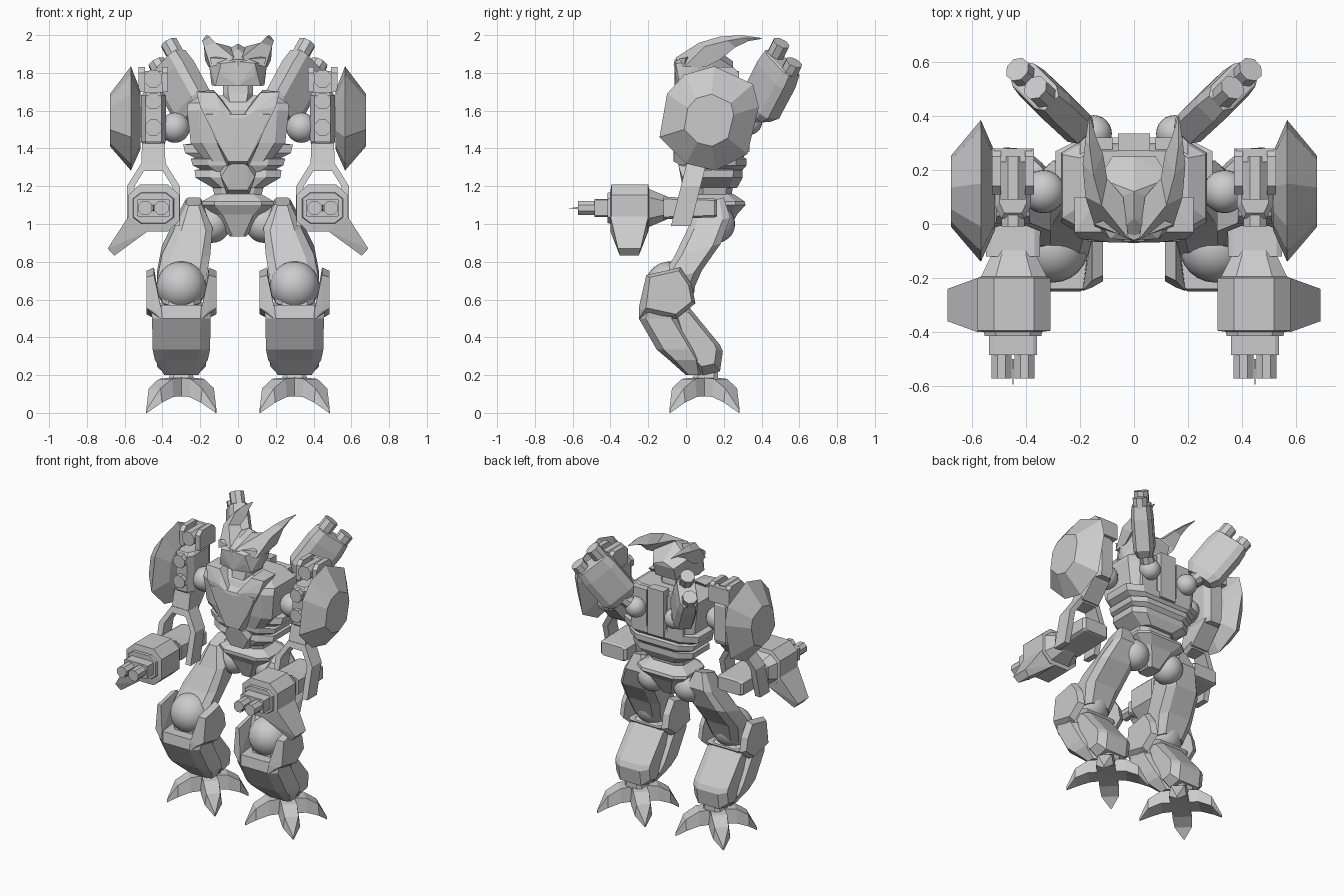
import bpy, bmesh, math
from mathutils import Vector, Matrix


def finish(bm, name, both=False, smooth=False):
    bmesh.ops.recalc_face_normals(bm, faces=bm.faces)
    for f in bm.faces:
        f.smooth = smooth
    me = bpy.data.meshes.new(name)
    bm.to_mesh(me)
    bm.free()
    ob = bpy.data.objects.new(name, me)
    bpy.context.collection.objects.link(ob)
    if both:
        m = ob.modifiers.new("mirror", 'MIRROR')
        m.use_mirror_merge = False
    return ob


def hull(name, pts, both=False, sym=False):
    if sym:
        pts = list(pts) + [(-x, y, z) for x, y, z in pts if x]
    bm = bmesh.new()
    for p in pts:
        bm.verts.new(p)
    bmesh.ops.convex_hull(bm, input=bm.verts)
    bmesh.ops.delete(bm, geom=[v for v in bm.verts if not v.link_faces], context='VERTS')
    bmesh.ops.dissolve_limit(bm, angle_limit=0.02, verts=bm.verts, edges=bm.edges)
    return finish(bm, name, both)


def loft(name, rings, both=False):
    bm = bmesh.new()
    rs = [[bm.verts.new(p) for p in r] for r in rings]
    n = len(rs[0])
    for a, b in zip(rs, rs[1:]):
        for i in range(n):
            j = (i + 1) % n
            bm.faces.new((a[i], a[j], b[j], b[i]))
    bm.faces.new(rs[0])
    bm.faces.new(rs[-1])
    return finish(bm, name, both)


def oct2(hw, hd, c=0.35):
    a, b = hw * (1 - c), hd * (1 - c)
    return [(-a, -hd), (a, -hd), (hw, -b), (hw, b), (a, hd), (-a, hd), (-hw, b), (-hw, -b)]


def stack(name, cx, levels, both=False, c=0.35):
    # levels: z, half width, front y, back y
    loft(name, [[(cx + x, y + (f + k) / 2, z) for x, y in oct2(w, (k - f) / 2, c)]
                for z, w, f, k in levels], both)


def along_y(name, cx, cz, levels, c=0.4):
    # levels: y, half width, half height
    loft(name, [[(cx + x, y, cz + z) for x, z in oct2(w, h, c)] for y, w, h in levels], True)


def box(name, x0, x1, y0, y1, z0, z1, both=False):
    hull(name, [(x, y, z) for x in (x0, x1) for y in (y0, y1) for z in (z0, z1)], both)


def ball(name, c, r):
    bm = bmesh.new()
    bmesh.ops.create_uvsphere(bm, u_segments=24, v_segments=14, radius=r,
                              matrix=Matrix.Translation(c))
    finish(bm, name, True, True)


def rod(name, a, b, r, n=8):
    a, b = Vector(a), Vector(b)
    q = (b - a).to_track_quat('Z', 'Y').to_matrix().to_4x4()
    bm = bmesh.new()
    bmesh.ops.create_cone(bm, cap_ends=True, segments=n, radius1=r, radius2=r,
                          depth=(b - a).length,
                          matrix=Matrix.Translation((a + b) / 2) @ q @ Matrix.Rotation(math.pi / n, 4, 'Z'))
    finish(bm, name, True)


# feet: four diagonal arched claws
FX, FY = 0.30, 0.098
for k in range(4):
    t = math.pi / 4 + k * math.pi / 2
    d, s = (math.cos(t), math.sin(t)), (-math.sin(t), math.cos(t))
    rings = [[(FX + d[0] * r + s[0] * w, FY + d[1] * r + s[1] * w, z)
              for w, z in ((-h, lo), (h, lo), (h * .8, hi), (-h * .8, hi))]
             for r, h, lo, hi in ((0, .055, .09, .19), (.12, .062, .085, .18),
                                  (.20, .055, .055, .13), (.26, .003, 0, .02))]
    loft("foot_claw", rings, True)
stack("ankle", FX, [(.17, .07, .03, .17), (.22, .055, .05, .17), (.29, .06, .05, .18)], True)

# legs
stack("shin_guard", FX, [(.20, .09, 0, .08), (.28, .14, -.09, .085), (.335, .152, -.155, .06),
                         (.50, .155, -.25, -.04), (.57, .165, -.24, .03)], True)
for sx in (-1, 1):
    prof = [(-.21, .73), (-.03, .77), (.03, .68), (.05, .58), (-.05, .50), (-.235, .54)]
    hull("knee_side_plate", [(FX + sx * .145, y, z) for y, z in prof]
         + [(FX + sx * .185, -.08 + (y + .08) * .85, .65 + (z - .65) * .85) for y, z in prof]
         + [(FX + sx * .11, -.248, z) for z in (.50, .565)], True)
ball("knee_ball", (FX, -.085, .67), .132)
calf = [(-.1, .62), (.0, .58), (.18, .36), (.195, .325), (.18, .22), (.09, .2), (0, .3)]
hull("calf", [(FX + s * w, .06 + (y - .06) * k, .38 + (z - .38) * k)
              for y, z in calf for s in (-1, 1) for w, k in ((.08, 1), (.13, .75))], True)
loft("thigh", [[(cx + x, cy + y, z + y * .3) for x, y in oct2(w, d)]
               for cx, cy, z, w, d in ((.30, -.07, .60, .10, .10), (.30, -.035, .72, .13, .12),
                                       (.275, .06, .86, .128, .125), (.235, .12, 1.0, .10, .115),
                                       (.235, .13, 1.12, .04, .07))], True)
ball("hip_ball", (.138, .16, 1.0), .1)

# pelvis and banded waist
stack("pelvis", 0, [(.935, .045, .09, .21), (1.05, .125, .05, .27), (1.10, .19, .02, .315),
                    (1.12, .19, .02, .31), (1.16, .12, .06, .25)])
stack("waist_core", 0, [(1.14, .12, .06, .24), (1.42, .2, .04, .28)])
stack("waist_band_low", 0, [(1.19, .13, .03, .27), (1.245, .225, .01, .30), (1.285, .23, .02, .30), (1.295, .18, .04, .28)])
stack("waist_band_mid", 0, [(1.275, .17, .02, .29), (1.31, .24, .0, .32), (1.345, .25, .0, .32), (1.355, .2, .03, .3)])
stack("waist_band_high", 0, [(1.335, .2, .02, .29), (1.375, .28, .02, .32), (1.42, .29, .03, .32), (1.43, .22, .05, .3)])
hull("belly_plate", [(.09, -.02, 1.25), (.05, -.015, 1.18), (.06, .06, 1.16), (.1, .06, 1.3),
                     (.05, -.04, 1.31), (0, -.04, 1.33)], sym=True)

# chest
stack("chest", 0, [(1.33, .17, .0, .28), (1.43, .25, -.02, .30), (1.60, .27, -.03, .30),
                   (1.64, .265, -.01, .29), (1.68, .2, .04, .27)], c=.22)
hull("breast_plate", [(.17, -.065, 1.58), (.17, .0, 1.62), (.05, -.065, 1.33), (.05, .02, 1.29),
                      (.12, -.06, 1.45), (0, -.07, 1.56)], sym=True)
hull("pectoral", [(.01, -.068, 1.55), (.09, -.068, 1.60), (.2, -.055, 1.62), (.22, -.03, 1.70),
                  (.12, -.03, 1.695), (.05, .03, 1.62), (.22, .1, 1.70), (.13, .1, 1.71), (.13, -.065, 1.48)], True)
stack("neck", 0, [(1.58, .05, -.02, .18), (1.69, .08, .01, .19), (1.76, .08, .02, .18)])
box("spine", -.06, .06, .27, .335, 1.38, 1.70)
box("back_panel", .08, .2, .24, .32, 1.42, 1.67, True)

# head with swept horns
hull("head", [(.12, -.03, 1.73), (.14, .06, 1.735), (.155, .06, 1.86), (.09, -.055, 1.85), (.09, -.05, 1.79),
              (0, -.06, 1.73), (0, -.06, 1.86), (0, .02, 1.925), (0, .12, 1.955), (0, .25, 1.86),
              (.08, .25, 1.83), (.08, .22, 1.74), (.13, .17, 1.88)], sym=True)
hull("brow", [(0, -.066, 1.84), (0, -.06, 1.87), (.14, -.01, 1.84), (.15, 0, 1.88), (0, .05, 1.9)], sym=True)
loft("horn", [[(.02, -.055, 1.88), (.145, -.01, 1.83), (.155, .10, 1.83), (.04, .1, 1.94)],
              [(.12, .07, 1.96), (.18, .1, 1.94), (.175, .18, 1.87), (.10, .17, 1.93)],
              [(.15, .18, 1.992), (.19, .22, 1.97), (.165, .26, 1.935), (.115, .26, 1.95)],
              [(.165, .29, 2.0), (.18, .31, 1.985), (.165, .33, 1.968), (.14, .32, 1.97)],
              [(.165, .40, 1.985), (.167, .40, 1.983), (.165, .40, 1.98), (.163, .40, 1.983)]], True)

# shoulders and upper arms
ball("shoulder_ball", (.335, .12, 1.51), .08)
AX = .448
stack("upper_arm", AX, [(1.41, .055, .04, .26), (1.44, .066, .02, .27), (1.68, .066, .02, .27), (1.70, .05, .04, .26)], True)
for z in (1.65, 1.51):
    rod("arm_stud", (AX, .05, z), (AX, -.01, z), .046)
for sx in (-1, 1):
    hull("top_bracket", [(AX + sx * x, y, z) for x in (.045, .078) for y, z in
                         ((.11, 1.70), (.28, 1.70), (.28, 1.80), (.25, 1.83), (.14, 1.83), (.11, 1.80))], True)
box("top_bracket_back", AX - .07, AX + .07, .23, .28, 1.70, 1.81, True)
rod("top_roller", (AX, .09, 1.77), (AX, .25, 1.77), .05)
hull("arm_taper", [(AX + s * w, y, z) for s in (-1, 1) for w, y, z in
                   ((.06, .03, 1.43), (.06, .24, 1.43), (.065, 0, 1.29), (.065, .11, 1.29))], True)

# elbow fork
fork = [(-.14, -.10, .99, .99), (-.14, -.10, 1.20, 1.2), (-.065, -.05, 1.32, 1.28),
        (.065, .05, 1.32, 1.28), (.14, .10, 1.20, 1.2), (.14, .10, .99, .99)]
loft("elbow_fork", [[(AX + x, (z - 1.3) * .25 + .05 + dy, z)
                     for x, z, dy in ((o, zo, -.052), (o, zo, .052), (i, zi, .052), (i, zi, -.052))]
                    for o, i, zo, zi in fork], True)

# forearm guns
along_y("forearm_rear", AX, 1.085, [(.165, .085, .045), (.15, .1, .05), (-.03, .1, .055), (-.12, .1, .06)], .2)
along_y("forearm_gun", AX - .003, 1.085, [(-.09, .075, .055), (-.11, .08, .065), (-.195, .122, .10), (-.2, .135, .125),
                                          (-.395, .135, .125), (-.40, .1, .09)], .45)
along_y("muzzle_collar", AX, 1.085, [(-.39, .11, .085), (-.415, .105, .08)], .4)
along_y("muzzle", AX, 1.085, [(-.40, .088, .048), (-.485, .088, .048)], .15)
for dx in (-.043, .043):
    rod("gun_barrel", (AX + dx, -.47, 1.085), (AX + dx, -.572, 1.085), .04, 8)
hull("muzzle_spike", [(AX + dx, -.5, z) for dx in (-.004, .004) for z in (1.07, 1.10)] + [(AX, -.622, 1.083)], True)
hull("gun_fin", [(.58, y, 1.04) for y in (-.2, -.4)] + [(.48, y, .96) for y in (-.2, -.4)]
     + [(.69, y, .87) for y in (-.24, -.36)] + [(.655, y, .832) for y in (-.25, -.35)], True)

# shoulder shields: inner, rim and outer outlines
rim = [(-.01, 1.79), (.15, 1.835), (.355, 1.74), (.385, 1.62), (.325, 1.37), (.155, 1.283),
       (0, 1.32), (-.14, 1.46), (-.10, 1.69)]
loft("shoulder_shield", [[(x, .12 + (y - .12) * k, 1.54 + (z - 1.54) * k) for y, z in rim]
                         for x, k in ((.515, .55), (.567, 1), (.678, .5))], True)
box("shield_mount", .49, .53, .06, .2, 1.46, 1.62, True)

# back cannons: tilted octagonal body with two barrels
d = Vector((.47, .44, .85)).normalized()
side = Vector((1, -1, 0)).normalized()
side = (side - d * side.dot(d)).normalized()
up = d.cross(side).normalized()
if up.z < 0:
    up = -up
base = Vector((.245, .395, 1.63))
loft("back_cannon", [[base + d * t + side * x + up * y for x, y in oct2(w, h)]
                     for t, w, h in ((-.05, .045, .085), (0, .065, .12), (.2, .066, .122),
                                     (.28, .058, .112), (.285, .05, .1))], True)
for o, e in ((.068, .36), (-.07, .335)):
    rod("cannon_barrel", base + up * o + d * .2, base + up * o + d * e, .048)
ball("cannon_joint", (.15, .335, 1.54), .068)
rod("cannon_arm", (.15, .335, 1.54), base, .045)
